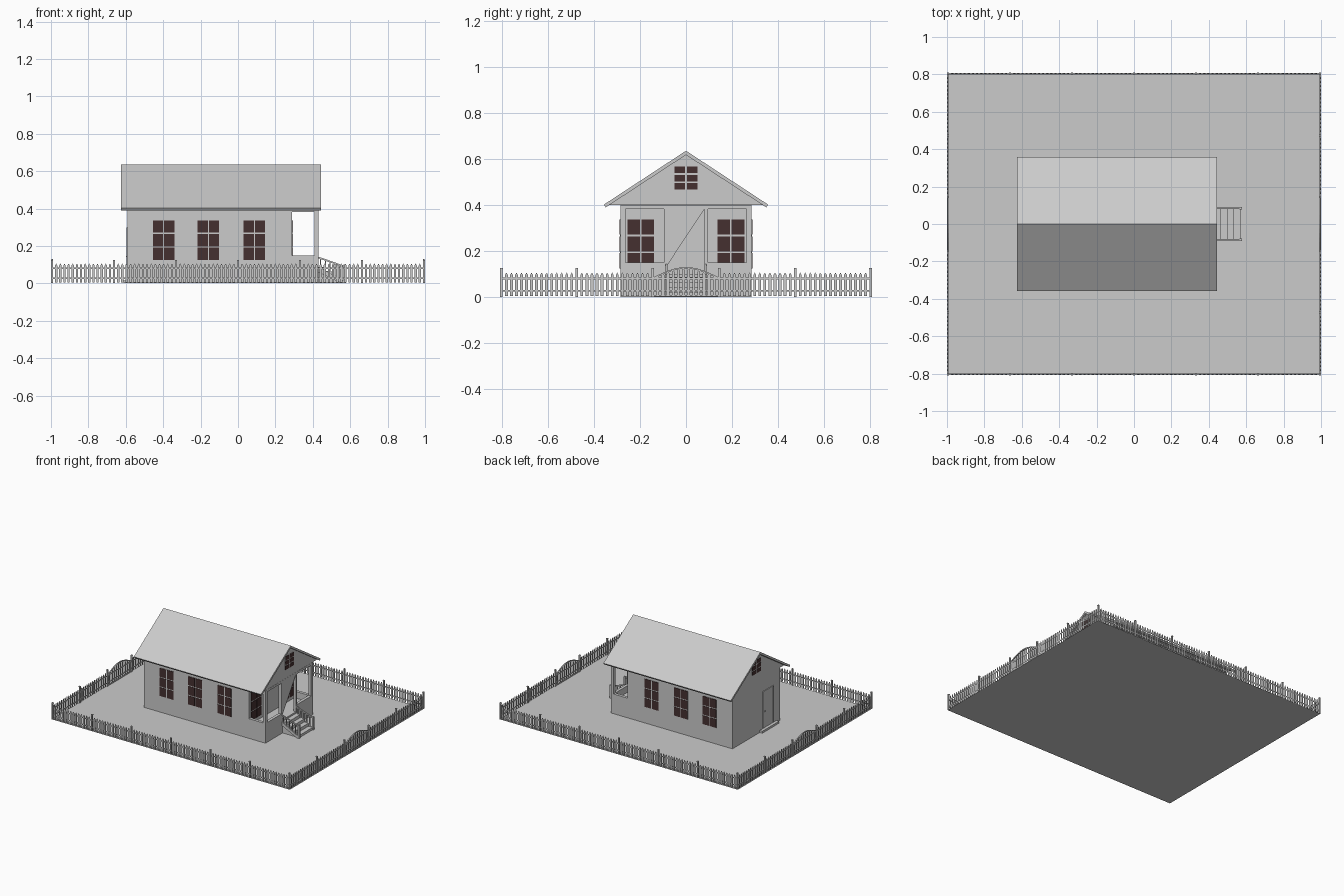
import bpy, bmesh, math
from mathutils import Matrix, Vector

if "Cube" in bpy.data.objects:
    bpy.data.objects.remove(bpy.data.objects["Cube"])


def new_object(name, bm, color=None):
    bmesh.ops.recalc_face_normals(bm, faces=bm.faces)
    mesh = bpy.data.meshes.new(name)
    bm.to_mesh(mesh)
    bm.free()
    obj = bpy.data.objects.new(name, mesh)
    bpy.context.collection.objects.link(obj)
    if color:
        mesh.materials.append(color)
    return obj


def add_box(bm, x0, x1, y0, y1, z0, z1):
    m = Matrix.Translation(((x0 + x1) / 2, (y0 + y1) / 2, (z0 + z1) / 2))
    bmesh.ops.create_cube(bm, size=1, matrix=m @ Matrix.Diagonal((x1 - x0, y1 - y0, z1 - z0, 1)))


def add_prism(bm, points, offset):
    """Closed outline of 3D points swept along an offset vector."""
    face = bm.faces.new([bm.verts.new(p) for p in points])
    geo = bmesh.ops.extrude_face_region(bm, geom=[face], use_keep_orig=True)["geom"]
    bmesh.ops.translate(bm, vec=Vector(offset), verts=[g for g in geo if isinstance(g, bmesh.types.BMVert)])


def boxes(name, items, color=None):
    bm = bmesh.new()
    for b in items:
        add_box(bm, *b)
    return new_object(name, bm, color)


glass = bpy.data.materials.new("dark_glass")
glass.diffuse_color = (0.06, 0.03, 0.03, 1)
glass.use_nodes = True
glass.node_tree.nodes["Principled BSDF"].inputs["Base Color"].default_value = glass.diffuse_color

# Ground
bm = bmesh.new()
bmesh.ops.create_grid(bm, x_segments=1, y_segments=1, size=1, matrix=Matrix.Diagonal((1, 0.807, 1, 1)))
new_object("yard", bm)

# House body and attic
XB, XP, XF, W = -0.59, 0.29, 0.43, 0.285
boxes("house_body", [(XB, XP, -W, W, 0.001, 0.4)])
bm = bmesh.new()
add_prism(bm, [(XB, -0.335, 0.4), (XB, 0.335, 0.4), (XB, 0, 0.62)], (XF - XB, 0, 0))
new_object("attic", bm)

# Roof slabs
bm = bmesh.new()
for s in (-1, 1):
    add_prism(bm, [(-0.625, 0, 0.636), (-0.625, s * 0.357, 0.402), (-0.625, s * 0.349, 0.39),
                   (-0.625, 0, 0.618)], (1.068, 0, 0))
new_object("roof", bm)

# Porch: floor, low walls, posts and header
T = 0.022
porch = [(XP, XF, -W, W, 0.001, 0.1), (XP, XF, -W, W, 0.382, 0.399)]
for s in (-1, 1):
    def span(a, b):
        return tuple(sorted((s * a, s * b)))
    porch += [(XP, XF - T, *span(W - T, W), 0.1, 0.15),
              (XF - T, XF, *span(0.08, W), 0.1, 0.15),
              (XF - T, XF, *span(W - T, W), 0.15, 0.382),
              (XF - T, XF, *span(0.08, 0.095), 0.15, 0.382)]
boxes("porch", porch)
bm = bmesh.new()
add_prism(bm, [(XF, -0.08, 0.14), (XF, 0.08, 0.382), (XF, -0.08, 0.382)], (-T, 0, 0))
new_object("entry_brace", bm)


# Windows: 2 x 3 panes and thin bars, local u along the wall
def window(name, origin, angle, w, h):
    bars, panes = bmesh.new(), bmesh.new()
    add_box(bars, -w / 2, w / 2, -0.002, 0.001, 0, h)
    g = 0.007
    pw, ph = (w - g) / 2, (h - 2 * g) / 3
    for i in range(2):
        for j in range(3):
            u, z = -w / 2 + i * (pw + g), j * (ph + g)
            add_box(panes, u, u + pw, -0.004, 0, z, z + ph)
    m = Matrix.Translation(origin) @ Matrix.Rotation(angle, 4, 'Z')
    for part, b, c in (("bars", bars, None), ("panes", panes, glass)):
        b.transform(m)
        new_object(name + "_" + part, b, c)


Q = math.pi / 2
for x in (-0.398, -0.158, 0.088):
    window("side_window", (x, -W, 0.125), 0, 0.115, 0.212)
    window("side_window", (x, W, 0.125), 2 * Q, 0.115, 0.212)
for y in (-0.197, 0.195):
    window("porch_window", (XP, y, 0.125), Q, 0.117, 0.212)
window("attic_window", (XF, 0, 0.467), Q, 0.1, 0.1)
window("attic_window", (XB, 0, 0.467), -Q, 0.1, 0.1)

# Back door with frame, knob and step
boxes("back_door", [(XB - 0.003, XB, -0.195, -0.08, 0.02, 0.29)])
boxes("back_door_frame", [(XB - 0.006, XB, -0.203, -0.195, 0.02, 0.298),
                          (XB - 0.006, XB, -0.08, -0.072, 0.02, 0.298),
                          (XB - 0.006, XB, -0.195, -0.08, 0.29, 0.298)])
boxes("back_door_knob", [(XB - 0.01, XB, -0.098, -0.092, 0.14, 0.146)])
boxes("back_step", [(XB - 0.022, XB, -0.24, -0.04, 0.001, 0.016)])

# Front steps with sloping rails, newel posts and balusters
boxes("front_steps", [(XF, XF + 0.035 * (i + 1), -0.08, 0.08, 0.081 - 0.023 * i - (0.023 if i < 3 else 0.011),
                       0.088 - 0.023 * i) for i in range(4)])
rail = bmesh.new()
X1 = 0.572
for s in (-1, 1):
    y = s * 0.085 - 0.004
    add_prism(rail, [(XF, y, 0.143), (X1, y, 0.093), (X1, y, 0.084), (XF, y, 0.134)], (0, 0.008, 0))
    add_prism(rail, [(XF, y, 0.088), (X1, y, 0.012), (X1, y, 0.001), (X1 - 0.02, y, 0.001),
                     (XF, y, 0.06)], (0, 0.008, 0))
    add_box(rail, X1 - 0.007, X1 + 0.006, y - 0.003, y + 0.011, 0.001, 0.1)
    for i in range(5):
        x = XF + 0.012 + i * 0.025
        t = (x - XF) / (X1 - XF)
        add_box(rail, x - 0.003, x + 0.003, y + 0.001, y + 0.007, 0.08 - 0.076 * t, 0.138 - 0.05 * t)
new_object("step_rails", rail)


# Fence: posts, rails and pointed pickets, local u along the fence
def add_picket(bm, u, top, w=0.012):
    add_prism(bm, [(u - w / 2, -0.003, 0.004), (u + w / 2, -0.003, 0.004), (u + w / 2, -0.003, top - 0.01),
                   (u, -0.003, top), (u - w / 2, -0.003, top - 0.01)], (0, 0.003, 0))


def fence(name, posts, matrix, gate=False):
    bm = bmesh.new()
    for u in posts:
        add_box(bm, u - 0.005, u + 0.005, -0.005, 0.005, 0.001, 0.12)
        add_box(bm, u - 0.006, u + 0.006, -0.006, 0.006, 0.12, 0.126)
    for a, b in zip(posts, posts[1:]):
        is_gate = gate and abs(a + b) < 0.01
        n = 13 if is_gate else round((b - a) / 0.0222)
        for z in (0.027, 0.08):
            add_box(bm, a, b, 0, 0.003, z - 0.004, z + 0.004)
        for i in range(1, n):
            u = a + (b - a) * i / n
            rise = 0.04 * math.cos(math.pi * u / (b - a)) if is_gate else 0
            add_picket(bm, u, (0.086 if is_gate else 0.106) + rise)
        if is_gate:
            arc = [(a + (b - a) * i / 12, 0.084 + 0.046 * math.sin(math.pi * i / 12)) for i in range(13)]
            for (u0, z0), (u1, z1) in zip(arc, arc[1:]):
                add_prism(bm, [(u0, -0.004, z0), (u1, -0.004, z1), (u1, -0.004, z1 - 0.007),
                               (u0, -0.004, z0 - 0.007)], (0, 0.008, 0))
            add_box(bm, a, b, -0.004, 0.004, 0.002, 0.008)
    bm.transform(matrix)
    new_object(name, bm)


long_posts = [-0.994 + i * 1.988 / 6 for i in range(7)]
short_posts = [-0.803, -0.475, -0.145, 0.145, 0.475, 0.803]
for i, side in enumerate(("front", "right", "back", "left")):
    short = i % 2 == 1
    m = Matrix.Rotation(i * Q, 4, 'Z') @ Matrix.Translation((0, -0.994 if short else -0.803, 0))
    fence(side + "_fence", short_posts if short else long_posts, m, gate=short)
